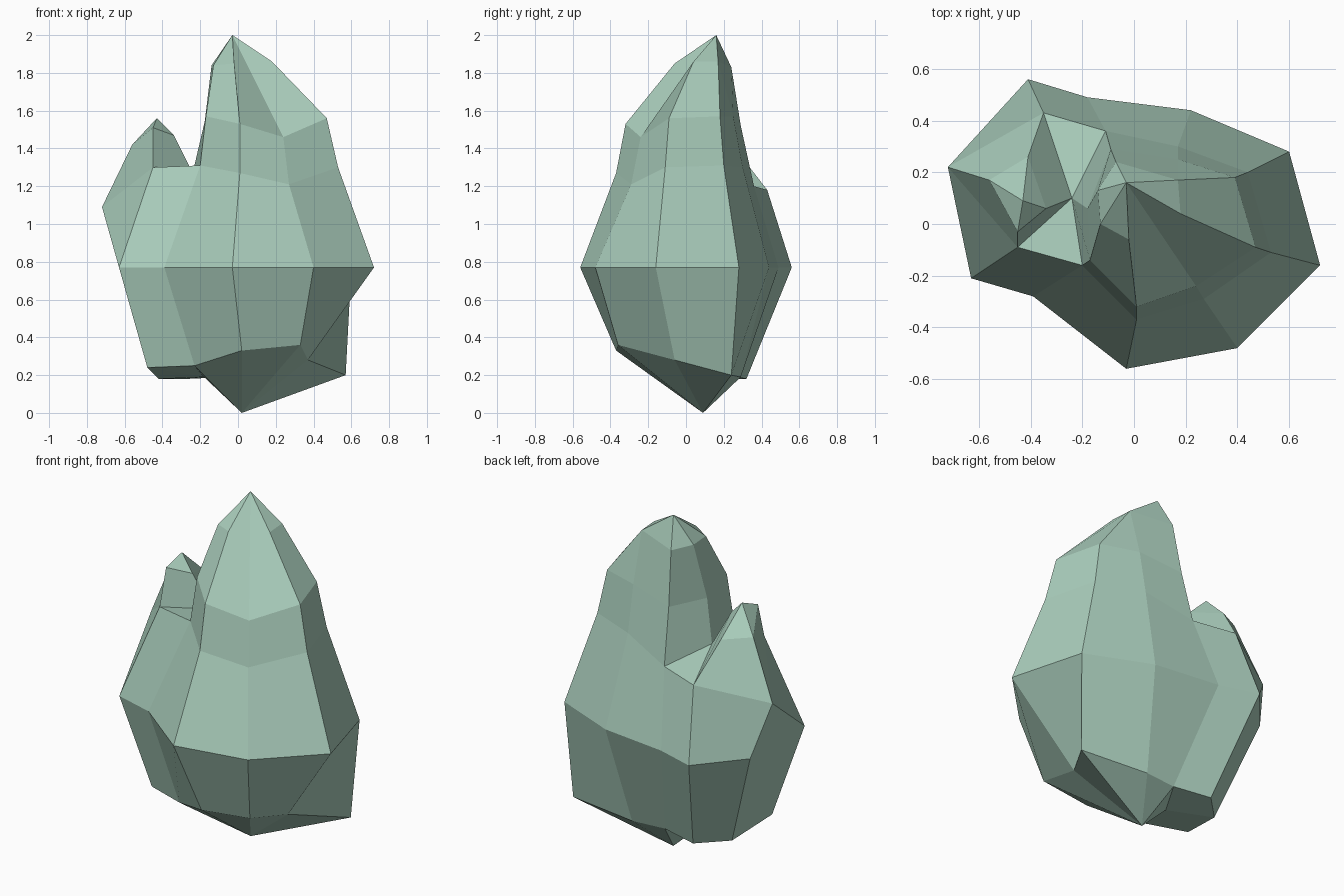
import bpy
import bmesh

cube = bpy.data.objects.get("Cube")
if cube:
    bpy.data.objects.remove(cube, do_unlink=True)

# One flat colour for the whole rock
stone = bpy.data.materials.new("pale_green_stone")
stone.use_nodes = True
colour = (.40, .61, .50, 1)
stone.diffuse_color = colour
shader = next(n for n in stone.node_tree.nodes if n.type == "BSDF_PRINCIPLED")
shader.inputs["Base Color"].default_value = colour
shader.inputs["Roughness"].default_value = .9

bm = bmesh.new()


def point(x, y, z):
    return bm.verts.new((x, y, z))


def ring(*corners):
    return [point(*corner) for corner in corners]


def facet(*corners):
    """Make a face, merging repeated corners and skipping slivers."""
    unique = list(dict.fromkeys(corners))
    if len(unique) > 2:
        bm.faces.new(unique)


def bridge(lower, upper, closed=True):
    """Join two rings column by column."""
    count = len(lower)
    for i in range(count if closed else count - 1):
        j = (i + 1) % count
        facet(lower[i], lower[j], upper[j], upper[i])


def fan(tip, loop, closed=True):
    """Close a ring to a single point."""
    bridge(loop, [tip] * len(loop), closed)


# Waist: the widest outline, anticlockwise from the front of the small lobe
waist_height = .77
waist = [point(x, y, waist_height) for x, y in (
    (-.63, -.21), (-.39, -.28), (-.03, -.56), (.4, -.48), (.72, -.16),
    (.6, .28), (.22, .44), (-.18, .49), (-.41, .56), (-.63, .3))]

# Foot: the narrower ring that the sides taper down to
foot = ring(
    (-.48, -.12, .24), (-.23, -.22, .25), (.02, -.37, .33), (.33, -.36, .36),
    (.37, -.06, .28), (.57, .24, .2), (.15, .29, .19), (-.05, .27, .19),
    (-.27, .32, .18), (-.42, .17, .18))
bridge(foot, waist)

# Underside: a low point under the main mass and a flat pad under the lobe
base_point = point(.02, .09, 0)
notch = point(-.18, .05, .19)
fan(base_point, [notch] + foot[1:8])
fan(notch, foot[7:] + foot[:2], closed=False)

# Main peak: shoulder, crown and tip rings, each ending on the inner side
shoulder = ring(
    (-.2, -.16, 1.31), (.01, -.37, 1.27), (.27, -.29, 1.21), (.53, -.11, 1.3),
    (.44, .2, 1.31), (.17, .3, 1.3), (-.11, .36, 1.2))
valley = point(-.24, .1, 1.27)
crown = ring(
    (-.17, -.14, 1.57), (.01, -.32, 1.53), (.24, -.24, 1.46),
    (.47, -.09, 1.56), (.39, .18, 1.57), (.17, .25, 1.57),
    (-.09, .29, 1.52), (-.18, .06, 1.51))
summit = point(-.03, .16, 2)
tip_left, tip_front, tip_right, tip_back, tip_rear, tip_inner = ring(
    (-.13, 0, 1.84), (-.02, -.06, 1.85), (.18, .04, 1.86),
    (.17, .17, 1.86), (-.07, .24, 1.83), (-.14, .13, 1.84))
tip = [tip_left, tip_front, summit, tip_right,
       tip_back, tip_back, tip_rear, tip_inner]
bridge(waist[1:8], shoulder, closed=False)
bridge(shoulder + [valley], crown)
bridge(crown, tip)
fan(summit, tip)

# Small lobe: its shoulder wraps round the left of the main peak
lobe_back, lobe_side, lobe_front = ring(
    (-.35, .43, 1.18), (-.72, .22, 1.09), (-.45, -.09, 1.3))
lobe_waist = waist[7:] + [waist[0], waist[0], waist[1]]
lobe_rim = [shoulder[-1], lobe_back, lobe_side, lobe_side,
            lobe_front, shoulder[0]]
bridge(lobe_waist, lobe_rim, closed=False)

# Saddles between the two peaks
facet(lobe_front, shoulder[0], valley)
facet(shoulder[-1], lobe_back, valley)

# Small peak
spire = ring((-.41, .26, 1.4), (-.34, .06, 1.47),
             (-.45, -.03, 1.51), (-.56, .17, 1.42))
bridge([lobe_back, valley, lobe_front, lobe_side], spire)
fan(point(-.43, .09, 1.56), spire)

bmesh.ops.recalc_face_normals(bm, faces=bm.faces[:])
mesh = bpy.data.meshes.new("rock")
bm.to_mesh(mesh)
bm.free()
mesh.materials.append(stone)
rock = bpy.data.objects.new("rock", mesh)
bpy.context.collection.objects.link(rock)
